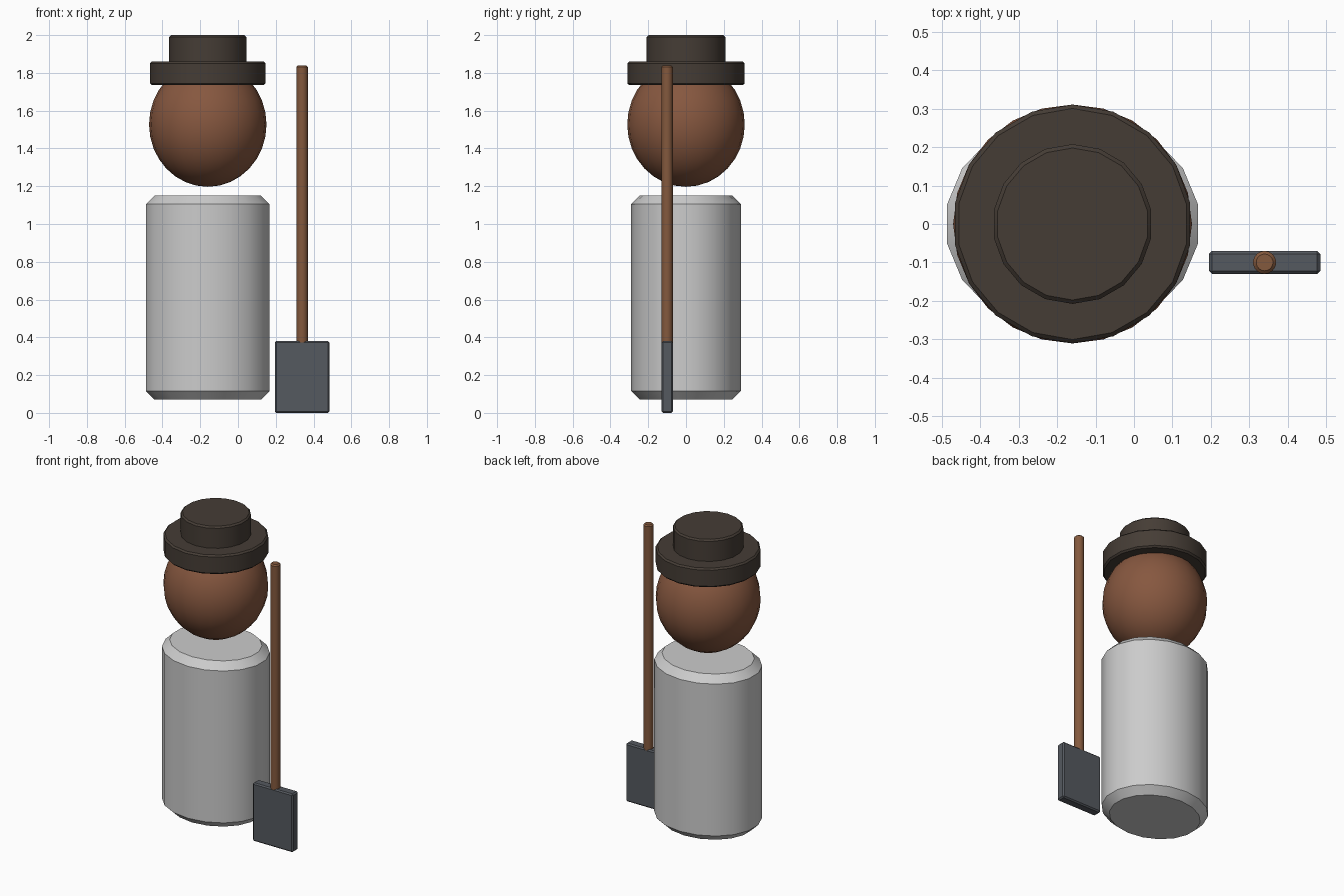
import bpy

if "Cube" in bpy.data.objects:
    bpy.data.objects.remove(bpy.data.objects["Cube"])

CX = -0.16  # axis of the figure


def finish(name, scale, bevel=0.0, segments=1, color=None):
    """Name, scale, bevel, shade and colour the active primitive."""
    ob = bpy.context.object
    ob.name = name
    ob.scale = scale
    bpy.ops.object.transform_apply(location=False, rotation=False, scale=True)
    if bevel:
        mod = ob.modifiers.new("Bevel", 'BEVEL')
        mod.width = bevel
        mod.segments = segments
        mod.limit_method = 'ANGLE'
        bpy.ops.object.modifier_apply(modifier=mod.name)
    bpy.ops.object.shade_smooth_by_angle()
    if color:
        mat = bpy.data.materials.new(name + "_color")
        mat.diffuse_color = (*color, 1)
        mat.use_nodes = True
        mat.node_tree.nodes["Principled BSDF"].inputs["Base Color"].default_value = mat.diffuse_color
        ob.data.materials.append(mat)
    return ob


def cylinder(name, x, y, z0, z1, rx, ry, bevel, segments=1, color=None, sides=18):
    bpy.ops.mesh.primitive_cylinder_add(
        vertices=sides, radius=1, depth=1, location=(x, y, (z0 + z1) / 2))
    return finish(name, (rx, ry, z1 - z0), bevel, segments, color)


HAT = (0.06, 0.046, 0.036)
SKIN = (0.24, 0.096, 0.05)
WOOD = (0.23, 0.10, 0.047)
STEEL = (0.09, 0.10, 0.115)

# Body
cylinder("body", CX, 0, 0.07, 1.15, 0.332, 0.29, 0.045)

# Head
bpy.ops.mesh.primitive_uv_sphere_add(
    segments=24, ring_count=16, radius=1, location=(CX, 0, 1.527))
finish("head", (0.311, 0.311, 0.33), color=SKIN)

# Hat
cylinder("hat_brim", CX, 0, 1.735, 1.86, 0.311, 0.311, 0.01, color=HAT)
cylinder("hat_crown", CX, 0, 1.85, 2.0, 0.208, 0.208, 0.01, color=HAT)

# Shovel
cylinder("shovel_handle", 0.34, -0.10, 0.36, 1.84, 0.03, 0.03, 0.008, color=WOOD)
bpy.ops.mesh.primitive_cube_add(size=1, location=(0.34, -0.10, 0.19))
finish("shovel_blade", (0.29, 0.06, 0.38), 0.008, color=STEEL)
